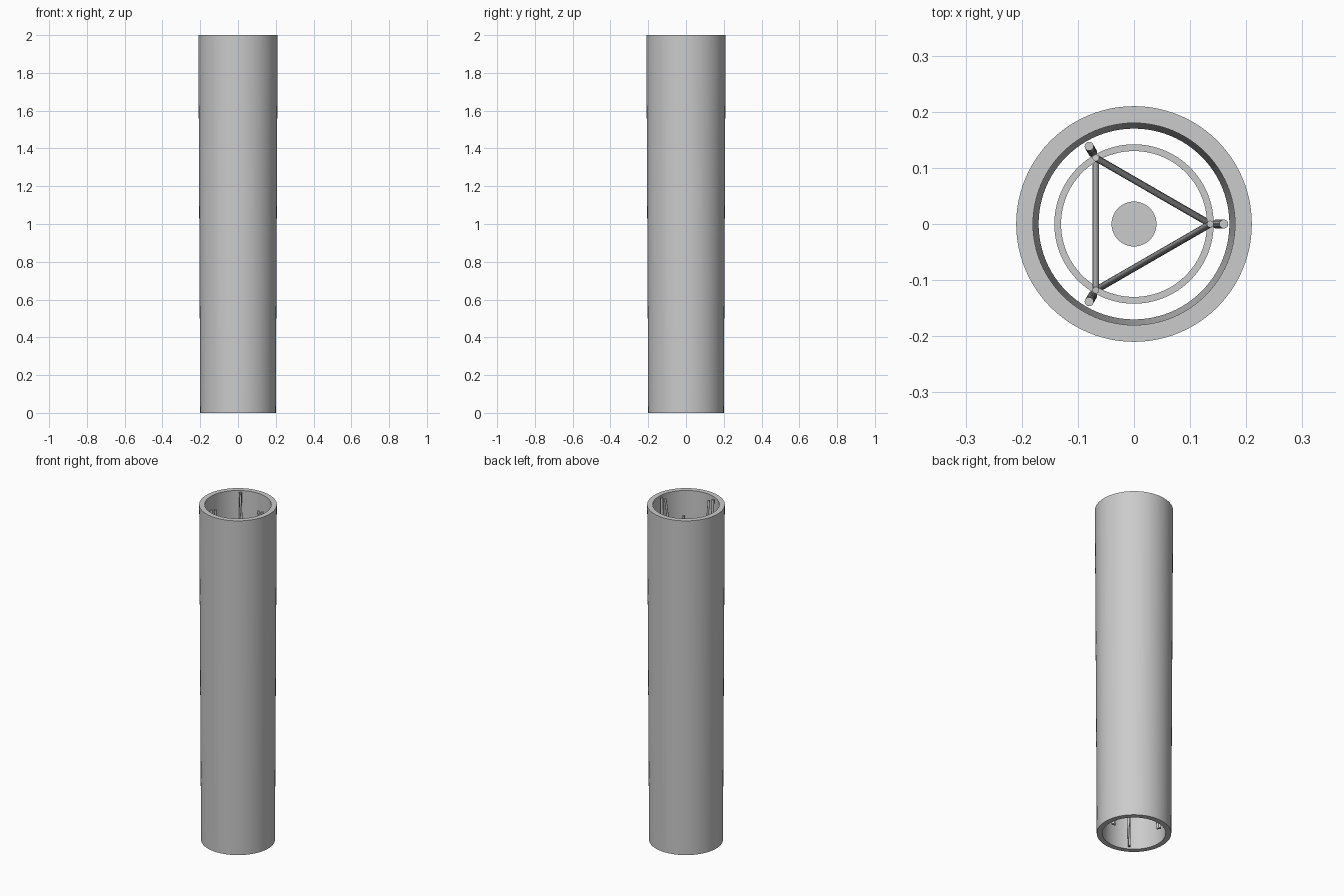
import bpy, bmesh, math
from mathutils import Vector

cube = bpy.data.objects.get("Cube")
if cube:
    bpy.data.objects.remove(cube, do_unlink=True)

GREY = (0.6, 0.6, 0.6, 1)
grey = bpy.data.materials.new("plain grey")
grey.use_nodes = True
grey.diffuse_color = GREY
grey.node_tree.nodes["Principled BSDF"].inputs["Base Color"].default_value = GREY


def finish(obj, name):
    obj.name = name
    obj.data.materials.append(grey)
    bpy.ops.object.select_all(action='DESELECT')
    obj.select_set(True)
    bpy.context.view_layer.objects.active = obj
    bpy.ops.object.shade_smooth_by_angle(angle=math.radians(35))


def lathe(name, profile, steps=96):
    """Spin a closed (radius, height) profile around the z axis."""
    bm = bmesh.new()
    verts = [bm.verts.new((r, 0, z)) for r, z in profile]
    edges = [bm.edges.new((verts[i - 1], verts[i])) for i in range(len(verts))]
    bmesh.ops.spin(bm, geom=verts + edges, cent=(0, 0, 0), axis=(0, 0, 1),
                   angle=math.tau, steps=steps, use_merge=True)
    bmesh.ops.remove_doubles(bm, verts=bm.verts, dist=1e-5)
    bmesh.ops.recalc_face_normals(bm, faces=bm.faces)
    mesh = bpy.data.meshes.new(name)
    bm.to_mesh(mesh)
    bm.free()
    obj = bpy.data.objects.new(name, mesh)
    bpy.context.collection.objects.link(obj)
    finish(obj, name)


def rod(name, start, end, radius, sides=24):
    """Straight capped cylinder between two points."""
    start, end = Vector(start), Vector(end)
    axis = end - start
    bpy.ops.mesh.primitive_cylinder_add(
        vertices=sides, radius=radius, depth=axis.length,
        location=(start + end) / 2,
        rotation=axis.to_track_quat('Z', 'Y').to_euler())
    finish(bpy.context.object, name)


def polar(radius, angle, z):
    return (radius * math.cos(angle), radius * math.sin(angle), z)


# Slightly tapered open outer tube
lathe("outer_tube", [(0.20, 0), (0.21, 2), (0.18, 2), (0.17, 0)])

# Flat ring and solid core deep inside
lathe("inner_ring", [(0.13, 0.99), (0.142, 0.99), (0.142, 1.01), (0.13, 1.01)])
rod("center_core", (0, 0, 0.9), (0, 0, 1.1), 0.04, 64)

# Three leaning wall rods and three crossing diagonal rods
for i in range(3):
    a = i * math.tau / 3
    rod(f"wall_rod_{i + 1}", polar(0.147, a, 0.002), polar(0.16, a, 1.998), 0.008)
    rod(f"diagonal_rod_{i + 1}", polar(0.136, a - math.tau / 3, 0.002),
        polar(0.136, a, 1.998), 0.006)
